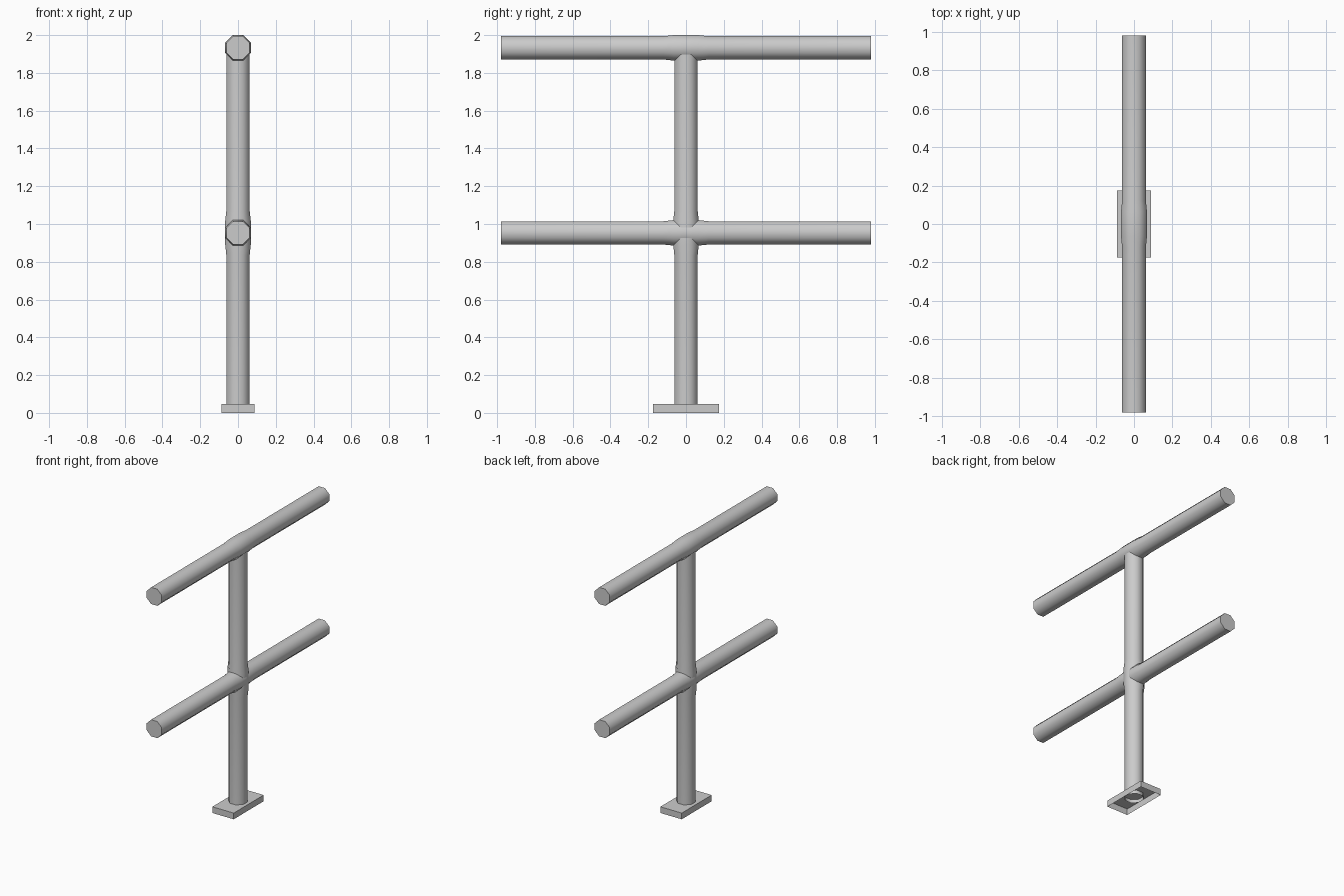
import bpy, bmesh, math
from mathutils import Vector

if "Cube" in bpy.data.objects:
    bpy.data.objects.remove(bpy.data.objects["Cube"])

R, BULGE = 0.0615, 0.0675      # pipe and joint half-widths across flats
SIDES = 8

def finish(name, bm, smooth=True):
    bmesh.ops.recalc_face_normals(bm, faces=bm.faces)
    me = bpy.data.meshes.new(name)
    bm.to_mesh(me)
    bm.free()
    ob = bpy.data.objects.new(name, me)
    bpy.context.collection.objects.link(ob)
    if smooth:
        bpy.ops.object.select_all(action='DESELECT')
        ob.select_set(True)
        bpy.context.view_layer.objects.active = ob
        bpy.ops.object.shade_smooth_by_angle(angle=math.radians(50))
    return ob

def pipe(name, stations, axis, z=0.0, capped=True):
    """Octagonal pipe along 'y' or 'z' from (position, half-width) stations."""
    bm = bmesh.new()
    rings = []
    for t, r in stations:
        rad = r / math.cos(math.pi / SIDES)
        ring = []
        for i in range(SIDES):
            a = 2 * math.pi * (i + 0.5) / SIDES
            u, v = rad * math.cos(a), rad * math.sin(a)
            ring.append(bm.verts.new((u, t, z + v) if axis == 'y' else (u, v, t)))
        rings.append(ring)
    for a, b in zip(rings, rings[1:]):
        for i in range(SIDES):
            j = (i + 1) % SIDES
            bm.faces.new((a[i], a[j], b[j], b[i]))
    if capped:
        bm.faces.new(rings[0])
        bm.faces.new(rings[-1])
    return finish(name, bm)

# Two rails, each swelling at the joint with the post
TOP_Z, MID_Z = 2.0 - BULGE, 0.953
rail = [(-0.98, R), (-0.12, R), (-0.065, BULGE), (0.065, BULGE), (0.12, R), (0.98, R)]
for name, z in (("top_rail", TOP_Z), ("middle_rail", MID_Z)):
    pipe(name, rail, 'y', z)

# Open-ended post with a swelling at the middle joint
post = [(0.02, R), (MID_Z - 0.12, R), (MID_Z - 0.065, BULGE),
        (MID_Z + 0.065, BULGE), (MID_Z + 0.12, R), (TOP_Z, R)]
pipe("post", post, 'z', capped=False)

# Base plate: shallow box, open underneath
bm = bmesh.new()
bmesh.ops.create_cube(bm, size=1)
for v in bm.verts:
    v.co = Vector((v.co.x * 0.175, v.co.y * 0.35, (v.co.z + 0.5) * 0.046))
bottom = [f for f in bm.faces if f.calc_center_median().z < 0.001]
top = [f for f in bm.faces if f.calc_center_median().z > 0.045]
bmesh.ops.delete(bm, geom=bottom, context='FACES_ONLY')
plate = finish("base_plate", bm, smooth=False)
